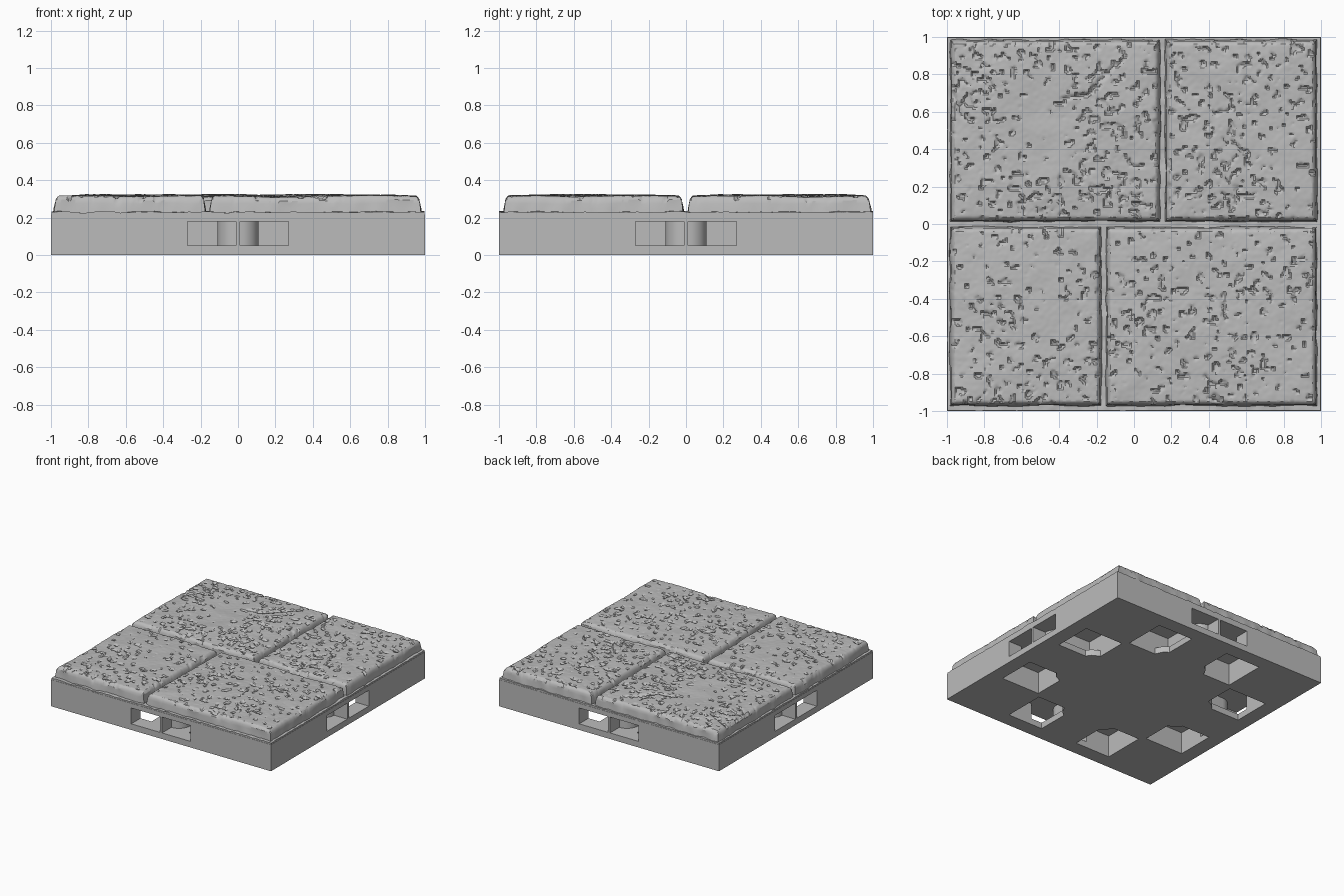
import bpy, bmesh, math
from mathutils import Vector, Matrix, noise

if "Cube" in bpy.data.objects:
    bpy.data.objects.remove(bpy.data.objects["Cube"])

stone_grey = bpy.data.materials.new("stone grey")
stone_grey.use_nodes = True
GREY = (0.5, 0.5, 0.5, 1)
stone_grey.diffuse_color = GREY
stone_grey.node_tree.nodes["Principled BSDF"].inputs["Base Color"].default_value = GREY


def make_object(name, bm):
    bmesh.ops.recalc_face_normals(bm, faces=bm.faces)
    mesh = bpy.data.meshes.new(name)
    bm.to_mesh(mesh)
    bm.free()
    mesh.materials.append(stone_grey)
    obj = bpy.data.objects.new(name, mesh)
    bpy.context.collection.objects.link(obj)
    return obj


def shade(obj, angle):
    bpy.ops.object.select_all(action='DESELECT')
    bpy.context.view_layer.objects.active = obj
    obj.select_set(True)
    bpy.ops.object.shade_smooth_by_angle(angle=math.radians(angle))


def prism(bm, outline, z0, z1):
    """Extrude a plan outline between two heights."""
    face = bm.faces.new([bm.verts.new((x, y, z0)) for x, y in outline])
    ext = bmesh.ops.extrude_face_region(bm, geom=[face])
    verts = [v for v in ext["geom"] if isinstance(v, bmesh.types.BMVert)]
    bmesh.ops.translate(bm, vec=(0, 0, z1 - z0), verts=verts)


def around_sides(outline):
    """Mirror an outline in x, then repeat it on all four sides."""
    for flip in (1, -1):
        for quarter in range(4):
            turn = Matrix.Rotation(quarter * math.pi / 2, 2)
            yield [turn @ Vector((x * flip, y)) for x, y in outline]


# Clip slots: a mouth in the side wall opening into a wider chamber,
# with a curved inner cheek and a square hole through the underside
cheek = [(0.01 + 0.1 * math.sin(t), -0.78 - 0.1 * math.cos(t))
         for t in [i * math.pi / 16 for i in range(9)]]
chamber = [(0.01, -1.05)] + cheek + [(0.11, -0.53), (0.49, -0.53), (0.49, -0.88),
                                     (0.27, -0.88), (0.27, -1.05)]
hole = [(0.17, -0.88), (0.17, -0.62), (0.21, -0.59), (0.24, -0.53),
        (0.49, -0.53), (0.49, -0.88)]

# Base block
bm = bmesh.new()
prism(bm, [(-1, -1), (1, -1), (1, 1), (-1, 1)], 0, 0.218)
base = make_object("base", bm)
for label, outline, z0, z1 in (("chamber", chamber, 0.05, 0.18),
                               ("hole", hole, -0.05, 0.1)):
    bm = bmesh.new()
    for shape in around_sides(outline):
        prism(bm, shape, z0, z1)
    cutter = make_object(label + "_cutter", bm)
    cutter.hide_render = True
    mod = base.modifiers.new(label, 'BOOLEAN')
    mod.operation = 'DIFFERENCE'
    mod.solver = 'EXACT'
    mod.object = cutter
    bpy.context.view_layer.objects.active = base
    bpy.ops.object.modifier_apply(modifier=label)
    bpy.data.objects.remove(cutter)
shade(base, 30)


def segment_distance(p, a, b):
    a, b = Vector(a), Vector(b)
    t = max(0, min(1, (p - a).dot(b - a) / (b - a).length_squared))
    return (p - a - (b - a) * t).length


CRACKS = [((-0.38, 0.67), (-0.25, 0.69)), ((-0.25, 0.69), (-0.11, 0.84)),
          ((-0.97, 0.7), (-0.92, 0.58)), ((0.4, -0.93), (0.52, -0.97)),
          ((0.11, 0.55), (0.14, 0.48))]


def worn_height(x, y):
    """Wavy stone surface with patches of pits and a few cracks."""
    p = Vector((x, y, 0))
    z = 0.321 + 0.009 * noise.noise(p * 2.5) + 0.004 * noise.noise(p * 9)
    patch = noise.noise(p * 3 + Vector((7, 3, 1)))
    pit = noise.noise(p * 24) + 0.4 * noise.noise(p * 50)
    z -= 0.011 * max(0, min(1, (pit + 0.35 * patch - 0.28) * 6))
    z += 0.0015 * noise.noise(p * 40)
    wobble = 0.012 * noise.noise(p * 20)
    for a, b in CRACKS:
        d = segment_distance(Vector((x + wobble, y)), a, b)
        z -= 0.012 * max(0, 1 - d / 0.015)
    return z


def paver(name, x0, x1, y0, y1, step=0.0085):
    """A stone slab: worn top, rounded rim and rough sides."""
    bm = bmesh.new()
    w, d = x1 - x0, y1 - y0
    bmesh.ops.create_grid(bm, x_segments=round(w / step), y_segments=round(d / step), size=0.5)
    cx, cy = (x0 + x1) / 2, (y0 + y1) / 2
    for v in bm.verts:
        x, y = cx + v.co.x * w, cy + v.co.y * d
        rim = min(x - x0, x1 - x, y - y0, y1 - y)
        z = worn_height(x, y)
        z -= 0.02 * max(0, 1 - rim / 0.022) ** 2 + 0.008 * max(0, 1 - rim / 0.18)
        v.co = (x, y, z)
    rim_edges = [e for e in bm.edges if e.is_boundary]
    for z, flare in ((0.275, 0.004), (0.25, 0.007), (0.2, 0.009)):
        ext = bmesh.ops.extrude_edge_only(bm, edges=rim_edges)["geom"]
        rim_edges = [g for g in ext if isinstance(g, bmesh.types.BMEdge)]
        for v in [g for g in ext if isinstance(g, bmesh.types.BMVert)]:
            out = Vector(((v.co.x - cx) / w, (v.co.y - cy) / d, 0))
            side = Vector((math.copysign(1, out.x) if abs(out.x) > 0.48 else 0,
                           math.copysign(1, out.y) if abs(out.y) > 0.48 else 0, 0))
            rough = 0.004 * noise.noise(v.co * 12)
            v.co += side * (flare * 0.5 + rough)
            v.co.z = z + 0.006 * noise.noise(v.co * 10)
    shade(make_object(name, bm), 30)


# Four pavers in a staggered pattern
paver("front_right_paver", -0.975, -0.182, -0.965, -0.022)
paver("front_left_paver", -0.142, 0.97, -0.965, -0.022)
paver("back_right_paver", -0.975, 0.132, 0.02, 0.978)
paver("back_left_paver", 0.175, 0.97, 0.02, 0.978)

# Rough mortar bed between and around the pavers
bm = bmesh.new()
bmesh.ops.create_grid(bm, x_segments=130, y_segments=130, size=0.998)
for v in bm.verts:
    v.co.z = 0.23 + 0.007 * noise.noise(v.co * 9) + 0.005 * noise.noise(v.co * 25)
ext = bmesh.ops.extrude_edge_only(bm, edges=[e for e in bm.edges if e.is_boundary])
for g in ext["geom"]:
    if isinstance(g, bmesh.types.BMVert):
        g.co.z = 0.21
shade(make_object("mortar_bed", bm), 30)
